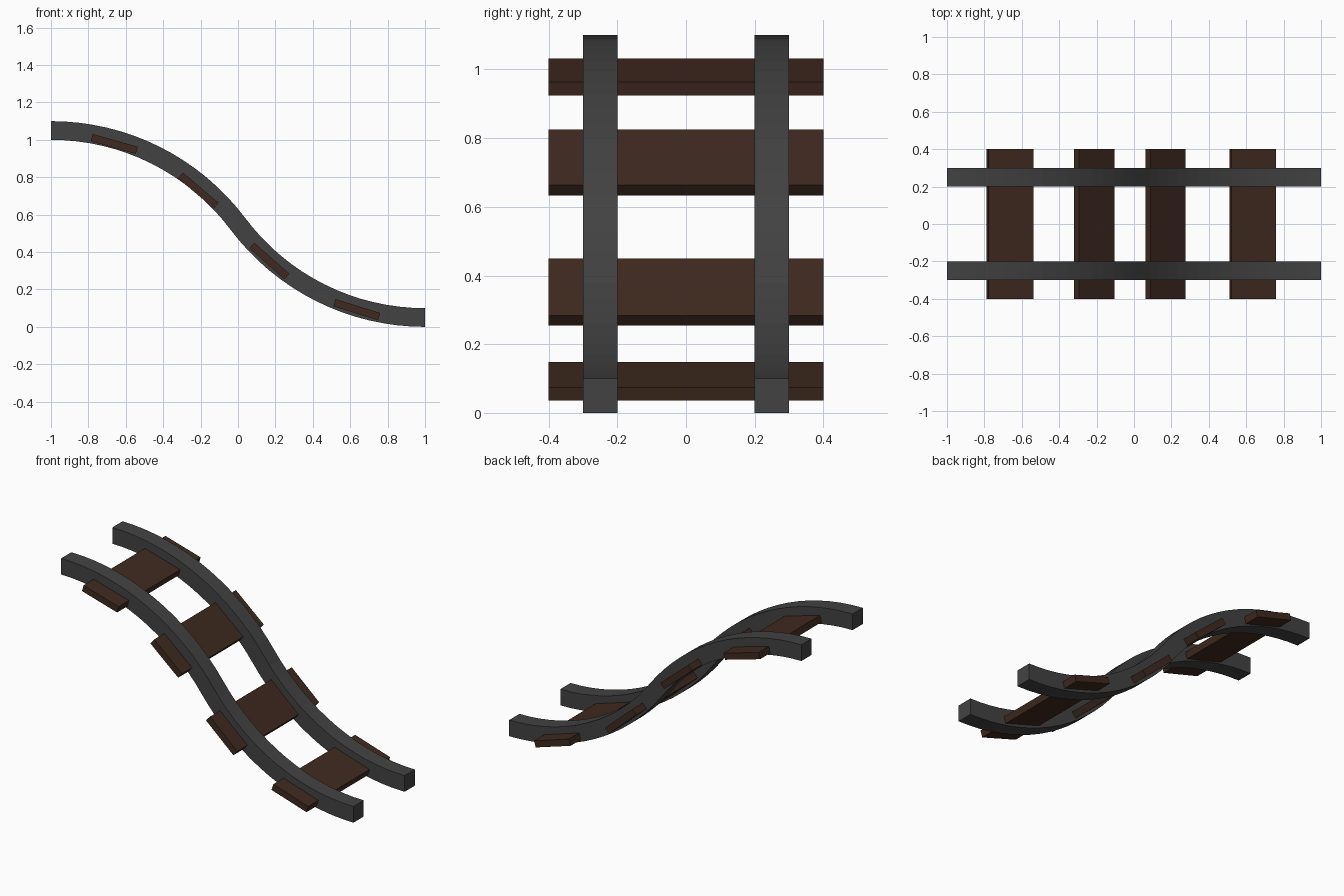
import bpy, bmesh
from math import sin, cos, atan, radians

if "Cube" in bpy.data.objects:
    bpy.data.objects.remove(bpy.data.objects["Cube"])

def material(name, rgb):
    m = bpy.data.materials.new(name)
    m.diffuse_color = (*rgb, 1)
    m.use_nodes = True
    m.node_tree.nodes["Principled BSDF"].inputs["Base Color"].default_value = m.diffuse_color
    return m

STEEL = material("dark_steel", (0.055, 0.055, 0.055))
WOOD = material("dark_wood", (0.05, 0.023, 0.014))

def add_object(name, bm, mat):
    bmesh.ops.recalc_face_normals(bm, faces=bm.faces)
    me = bpy.data.meshes.new(name)
    bm.to_mesh(me)
    bm.free()
    me.materials.append(mat)
    ob = bpy.data.objects.new(name, me)
    bpy.context.collection.objects.link(ob)
    return ob

# Rail path: two equal arcs meeting in the middle, as (x, z, slope angle)
R, SEG = 1.25, 16
SWEEP = 2 * atan(0.5)
path = []
for i in range(SEG + 1):
    a = SWEEP * i / SEG
    path.append((-1 + R * sin(a), 1.05 - R * (1 - cos(a)), a))
path += [(-x, 1.1 - z, a) for x, z, a in reversed(path[:-1])]

# Rails: square section swept along the path
def rail(name, y, size=0.1):
    bm = bmesh.new()
    h = size / 2
    rings = []
    for x, z, a in path:
        rings.append([bm.verts.new((x + n * sin(a), y + s, z + n * cos(a)))
                      for s, n in ((-h, -h), (h, -h), (h, h), (-h, h))])
    for r0, r1 in zip(rings, rings[1:]):
        for k in range(4):
            j = (k + 1) % 4
            bm.faces.new((r0[k], r0[j], r1[j], r1[k]))
    bm.faces.new(rings[0])
    bm.faces.new(rings[-1])
    add_object(name, bm, STEEL)

rail("front_rail", -0.25)
rail("back_rail", 0.25)

# Ties: flat planks tilted to the slope (x, z, tilt in degrees)
ties = [(-0.662, 0.978, 15.8), (-0.212, 0.729, 40.3),
        (0.168, 0.352, 41.5), (0.635, 0.092, 17.2)]
for i, (x, z, tilt) in enumerate(ties, 1):
    bm = bmesh.new()
    bmesh.ops.create_cube(bm, size=1)
    bmesh.ops.scale(bm, vec=(0.25, 0.8, 0.04), verts=bm.verts)
    tie = add_object(f"tie_{i}", bm, WOOD)
    tie.location = (x, 0, z)
    tie.rotation_euler = (0, radians(tilt), 0)
